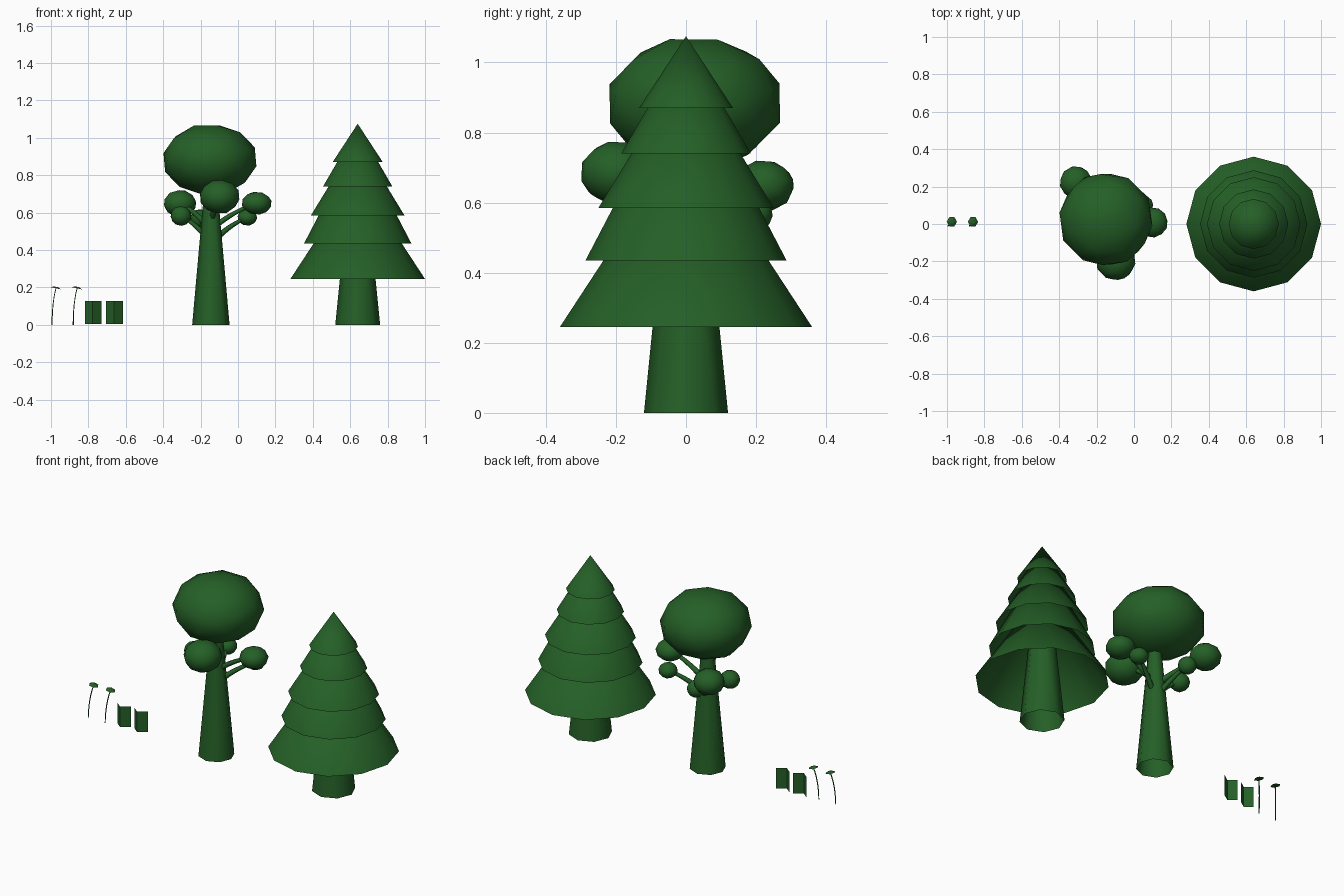
import bpy, bmesh, math
from mathutils import Vector, Matrix

cube = bpy.data.objects.get("Cube")
if cube:
    bpy.data.objects.remove(cube, do_unlink=True)

GREEN = (0.018, 0.115, 0.02, 1)
leaf_green = bpy.data.materials.new("forest_green")
leaf_green.use_nodes = True
leaf_green.diffuse_color = GREEN
leaf_green.node_tree.nodes["Principled BSDF"].inputs["Base Color"].default_value = GREEN


def add_object(name, bm, location=(0, 0, 0), smooth=True):
    mesh = bpy.data.meshes.new(name)
    for face in bm.faces:
        face.smooth = smooth
    bm.to_mesh(mesh)
    bm.free()
    mesh.materials.append(leaf_green)
    obj = bpy.data.objects.new(name, mesh)
    obj.location = location
    bpy.context.collection.objects.link(obj)
    return obj


def open_cone(name, location, height, r_bottom, r_top, sides):
    bm = bmesh.new()
    bmesh.ops.create_cone(bm, cap_ends=False, segments=sides, radius1=r_bottom,
                          radius2=r_top, depth=height)
    bmesh.ops.translate(bm, verts=bm.verts, vec=(0, 0, height / 2))
    bmesh.ops.remove_doubles(bm, verts=bm.verts, dist=0.0005)
    return add_object(name, bm, location)


def foliage(name, location, radius, height, tilt):
    bm = bmesh.new()
    bmesh.ops.create_icosphere(bm, subdivisions=2, radius=1)
    bm.transform(Matrix.Diagonal((radius, radius, height, 1))
                 @ Matrix.Rotation(tilt, 4, (1, 0.4, 0.5)))
    return add_object(name, bm, location)


def tube(name, points, radii, sides):
    """Tapered tube swept along a short path."""
    bm = bmesh.new()
    rings = []
    for i, (point, radius) in enumerate(zip(points, radii)):
        ahead = points[min(i + 1, len(points) - 1)] - points[max(i - 1, 0)]
        turn = ahead.to_track_quat('Z', 'Y')
        rings.append([bm.verts.new(point + turn @ Vector((
            radius * math.cos(math.tau * k / sides),
            radius * math.sin(math.tau * k / sides), 0))) for k in range(sides)])
    for low, high in zip(rings, rings[1:]):
        for k in range(sides):
            n = (k + 1) % sides
            bm.faces.new((low[k], low[n], high[n], high[k]))
    return add_object(name, bm)


def bend(start, middle, end, steps=6):
    """Points on a quadratic curve."""
    a, b, c = Vector(start), Vector(middle), Vector(end)
    ts = [i / steps for i in range(steps + 1)]
    return [a * (1 - t) ** 2 + b * 2 * t * (1 - t) + c * t * t for t in ts]


# Conifer: hollow tiers over a tapered trunk
PINE_X = 0.64
open_cone("conifer_trunk", (PINE_X, 0, 0), 0.6, 0.12, 0.06, 8)
tiers = [(0.245, 0.36, 0.55), (0.435, 0.287, 0.55), (0.585, 0.25, 0.41),
         (0.74, 0.185, 0.32), (0.87, 0.134, 0.205)]
for i, (z, radius, height) in enumerate(tiers):
    open_cone(f"conifer_tier_{i + 1}", (PINE_X, 0, z), height, radius, 0, 12)

# Broadleaf tree: trunk, main crown, then leaf clumps on curved branches
TREE_X = -0.145
open_cone("broadleaf_trunk", (TREE_X, 0, 0), 0.74, 0.1, 0.034, 8)
foliage("broadleaf_crown", (-0.15, 0.025, 0.883), 0.255, 0.193, 0.35)
clumps = [("front", (-0.098, -0.195, 0.685), 0.108, 0.092),
          ("left", (0.1, 0.008, 0.65), 0.081, 0.062),
          ("back_right", (-0.31, 0.222, 0.648), 0.088, 0.074),
          ("small_right", (-0.305, 0.015, 0.582), 0.056, 0.053),
          ("small_left", (0.05, 0.1, 0.575), 0.053, 0.045),
          ("small_back", (-0.205, 0.197, 0.568), 0.051, 0.05)]
for i, (name, centre, radius, height) in enumerate(clumps):
    foliage(f"{name}_clump", centre, radius, height, 0.3 + 0.5 * i)
    tip = Vector(centre)
    root = Vector((TREE_X, 0, tip.z - 0.14))
    elbow = root.lerp(tip, 0.5) + Vector((0, 0, 0.03))
    path = bend(root, elbow, tip)
    tube(f"{name}_branch", path, [0.018 - 0.0015 * k for k in range(len(path))], 6)

# Grass tufts: upright folded cards
for i, x in enumerate((-0.774, -0.66)):
    bm = bmesh.new()
    fold = [(-0.045, 0.017), (-0.004, -0.017), (0.045, 0.017)]
    low = [bm.verts.new((px, py, 0.004)) for px, py in fold]
    high = [bm.verts.new((px, py, 0.128)) for px, py in fold]
    for k in range(2):
        bm.faces.new((low[k], low[k + 1], high[k + 1], high[k]))
    add_object(f"grass_card_{i + 1}", bm, (x, 0, 0), smooth=False)

# Sprouts: thin bent stems with six-sided heads
for i, x in enumerate((-0.994, -0.881)):
    path = bend((x, -0.012, 0), (x, -0.008, 0.12), (x + 0.021, 0.012, 0.197))
    tube(f"sprout_stem_{i + 1}", path, [0.003] * len(path), 4)
    bm = bmesh.new()
    bmesh.ops.create_cone(bm, cap_ends=True, segments=6, radius1=0.028,
                          radius2=0.012, depth=0.008)
    bm.transform(Matrix.Rotation(0.22, 4, 'Y') @ Matrix.Rotation(math.radians(30), 4, 'Z'))
    add_object(f"sprout_head_{i + 1}", bm, (x + 0.021, 0.012, 0.199), smooth=False)
